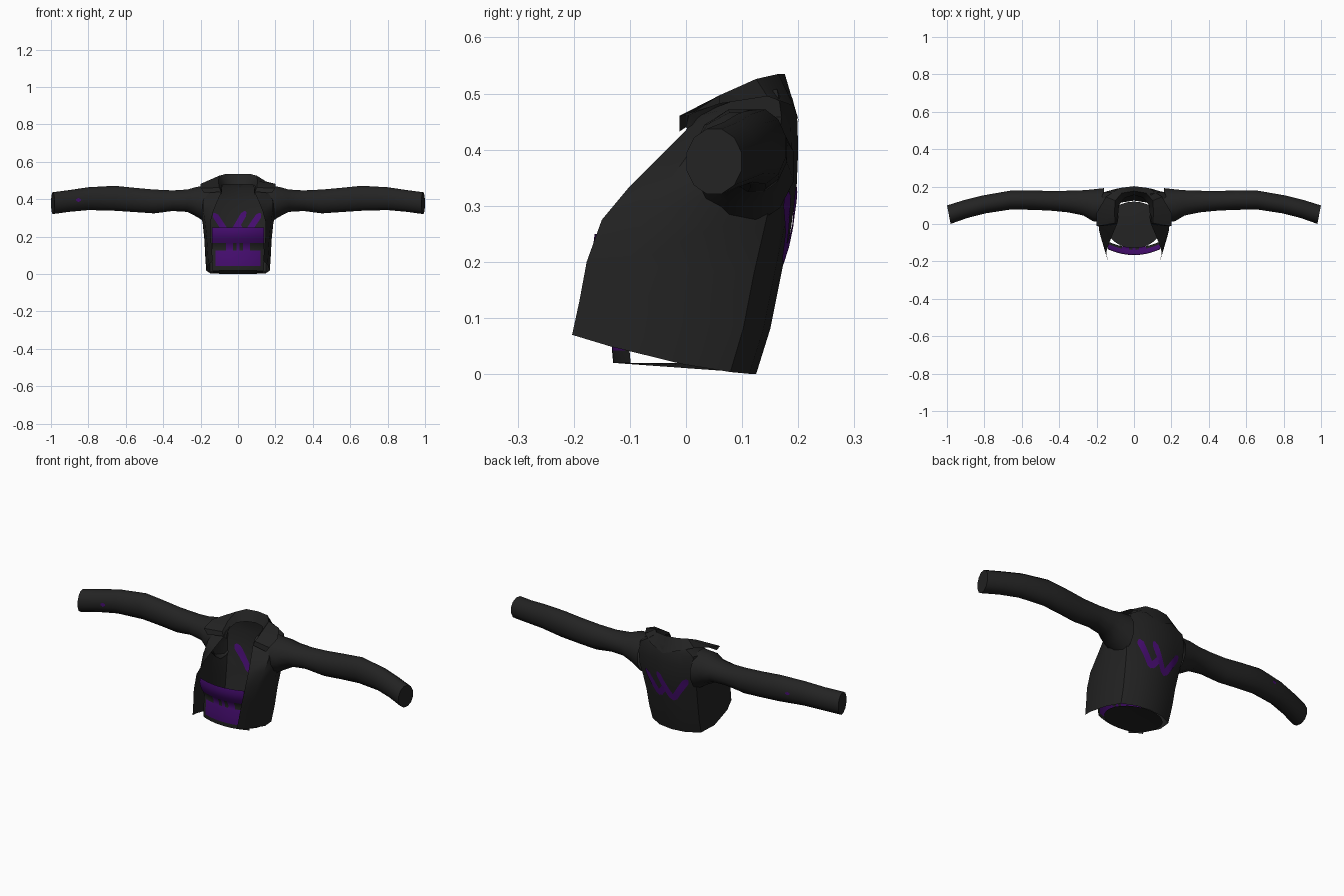
import bpy, bmesh, math
from mathutils import Vector
from mathutils.bvhtree import BVHTree

cube = bpy.data.objects.get("Cube")
if cube:
    bpy.data.objects.remove(cube, do_unlink=True)


def material(name, colour):
    m = bpy.data.materials.new(name)
    m.use_nodes = True
    m.diffuse_color = (*colour, 1)
    bsdf = next(n for n in m.node_tree.nodes if n.type == 'BSDF_PRINCIPLED')
    bsdf.inputs["Base Color"].default_value = (*colour, 1)
    bsdf.inputs["Roughness"].default_value = 0.8
    return m


black = material("black_cloth", (0.017, 0.017, 0.017))
purple = material("purple_cloth", (0.062, 0.004, 0.165))


def loft(name, rows, mats, closed=False, cap=False, rule=None):
    """Skin a list of equal point rows into one smooth object."""
    bm = bmesh.new()
    vs = [[bm.verts.new(p) for p in row] for row in rows]
    n = len(rows[0])
    for a, b in zip(vs, vs[1:]):
        for i in range(n if closed else n - 1):
            j = (i + 1) % n
            bm.faces.new((a[i], a[j], b[j], b[i]))
    if cap:
        bm.faces.new(vs[-1])
    bmesh.ops.recalc_face_normals(bm, faces=bm.faces)
    if rule:
        for f in bm.faces:
            f.material_index = rule(f.calc_center_median())
    mesh = bpy.data.meshes.new(name)
    bm.to_mesh(mesh)
    bm.free()
    for m in mats:
        mesh.materials.append(m)
    ob = bpy.data.objects.new(name, mesh)
    bpy.context.collection.objects.link(ob)
    bpy.ops.object.select_all(action='DESELECT')
    ob.select_set(True)
    bpy.context.view_layer.objects.active = ob
    bpy.ops.object.shade_smooth_by_angle(angle=math.radians(40))
    return ob


def mirrored(half):
    """Half row running from the left front edge to the centre back."""
    return half + [(-x, y, z) for x, y, z in reversed(half[:-1])]


# Open jacket body: z front, z back, y front, y back, half width, front edge x
LEVELS = [
    (.07, 0, -.203, .125, .170, .135),
    (.13, .08, -.190, .150, .175, .140),
    (.20, .18, -.177, .170, .180, .146),
    (.275, .26, -.150, .187, .188, .148),
    (.335, .33, -.100, .197, .200, .132),
    (.385, .40, -.050, .200, .200, .112),
    (.435, .46, 0, .198, .185, .090),
    (.46, .49, .02, .190, .130, .086),
    (.47, .51, .04, .182, .100, .082),
]


def body_row(zf, zb, yf, yb, w, xe):
    ym = yf + (yb - yf) * .6
    outline = [(xe, yf), (w * .93, yf * .65 + ym * .35), (w, ym),
               (w * .87, ym + .65 * (yb - ym)), (w * .48, yb - .012), (0, yb)]
    return mirrored([(x, y, zb + (zf - zb) * max(0, (yb - y) / (yb - yf)) ** 1.5)
                     for x, y in outline])


body = loft("jacket_body", [body_row(*l) for l in LEVELS], [black])

# Folded collar: inner, top and outer edge at each station
COLLAR = [
    ((.085, .02, .42), (.09, 0, .44), (.18, -.012, .432)),
    ((.085, .03, .45), (.10, .005, .462), (.20, -.012, .46)),
    ((.085, .05, .47), (.105, .06, .497), (.20, .06, .482)),
    ((.08, .10, .48), (.10, .125, .526), (.15, .145, .495)),
    ((.05, .14, .48), (.065, .165, .535), (.08, .192, .478)),
    ((0, .155, .48), (0, .176, .535), (0, .202, .448)),
]
loft("collar", [mirrored([s[k] for s in COLLAR]) for k in range(3)], [black])

# Sleeves: x, centre y, centre z, y radius, z radius
SLEEVE = [
    (.16, .10, .370, .095, .105), (.22, .10, .386, .088, .083),
    (.27, .113, .392, .070, .062), (.35, .12, .392, .060, .057),
    (.45, .124, .388, .054, .066), (.55, .128, .396, .054, .067),
    (.66, .128, .405, .052, .069), (.80, .105, .403, .050, .063),
    (.90, .080, .391, .050, .060), (.99, .050, .379, .051, .060),
]
SIDES = 12
sleeves = {}
for side, label in ((1, "left"), (-1, "right")):
    rows = []
    for x, y, z, ry, rz in SLEEVE:
        ring = []
        for i in range(SIDES):
            a = math.tau * (i + .5) / SIDES
            lean = .2 * ry * math.cos(a) * max(0, x - .6) / .4
            ring.append((side * (x + lean), y + ry * math.cos(a), z + rz * math.sin(a)))
        rows.append(ring)
    sleeves[label] = loft(label + "_sleeve", rows, [black], closed=True, cap=True)

# Cropped top inside the open jacket: z, front y
TOP = [(.02, -.13), (.042, -.132), (.08, -.132), (.125, -.127), (.138, -.125),
       (.165, -.138), (.19, -.155), (.225, -.166), (.25, -.163)]
COLUMNS = 15


def top_colour(c):
    x = abs(c.x)
    if c.z < .042:
        return 0
    if c.z < .13:
        return int(x < .115)
    if c.z < .165:
        return int(x < .015 or .03 < x < .07)
    return 1


loft("inner_top", [[(x, y + 1.6 * x * x, z) for x in
                    [.14 * (2 * i / COLUMNS - 1) for i in range(COLUMNS + 1)]]
                   for z, y in TOP], [black, purple], rule=top_colour)

# Lining that closes the waist
rim = [(.15 * math.cos(a), -.005 + .125 * math.sin(a), .011 - .009 * math.sin(a))
       for a in [math.tau * i / 24 for i in range(24)]]
inner = [(x * .3, y * .3, .02) for x, y, z in rim]
loft("waist_lining", [rim, inner], [black], closed=True, cap=True)


def stroke(name, target, start_y, direction, a, b, width, steps=8):
    """Thin painted strip laid on the target, given by x and z end points."""
    tree = BVHTree.FromPolygons([v.co for v in target.data.vertices],
                                [p.vertices for p in target.data.polygons])
    a, b = Vector(a), Vector(b)
    across = Vector((a.y - b.y, b.x - a.x)).normalized() * width / 2
    d = Vector((0, direction, 0))
    rows = []
    for i in range(steps + 1):
        t = i / steps
        mid = a.lerp(b, t)
        taper = .35 if i in (0, steps) else 1
        row = []
        for s in (-1, 0, 1):
            p = mid + across * s * taper
            hit = tree.ray_cast(Vector((p.x, start_y, p.y)), d)[0]
            if hit:
                row.append(hit - d * .004)
        if len(row) == 3:
            rows.append(row)
    if len(rows) > 1:
        loft(name, rows, [purple])


# Claw emblem across the back, on the outside and on the lining
EMBLEM = [((.12, .325), (.035, .20)), ((.04, .205), (.0, .255)),
          ((.04, .335), (-.045, .19)), ((-.13, .325), (-.04, .19))]
for i, (a, b) in enumerate(EMBLEM, 1):
    stroke(f"back_emblem_{i}", body, 1, -1, a, b, .032)
    stroke(f"lining_emblem_{i}", body, 0, 1, a, b, .032)

# Small marks on the right sleeve
stroke("sleeve_mark_front", sleeves["right"], -1, 1, (-.865, .396), (-.84, .396), .022, 2)
stroke("sleeve_mark_back", sleeves["right"], 1, -1, (-.75, .41), (-.725, .41), .018, 2)
